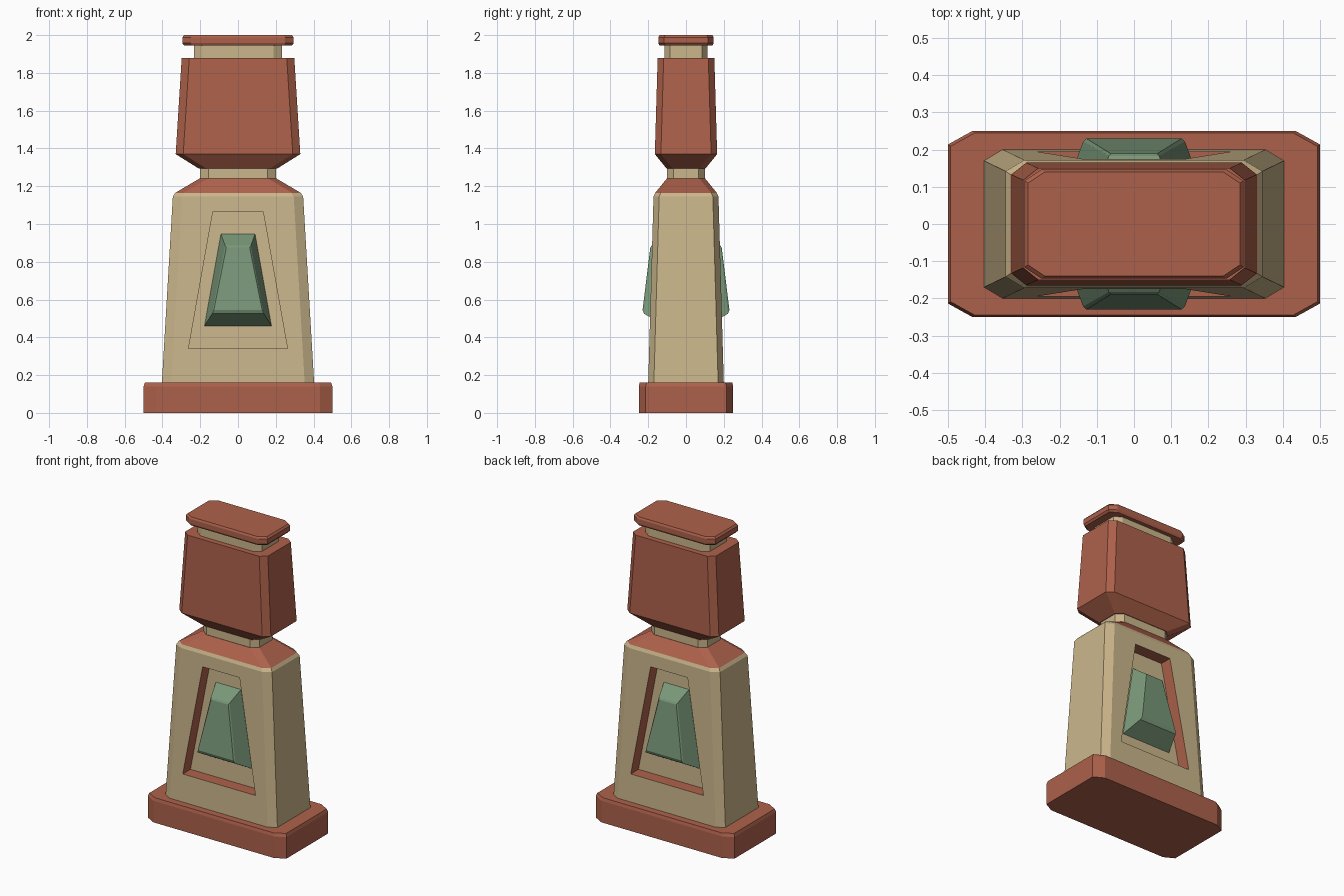
import bpy, bmesh
from math import pi
from mathutils import Matrix

if "Cube" in bpy.data.objects:
    bpy.data.objects.remove(bpy.data.objects["Cube"])


def material(name, rgb):
    m = bpy.data.materials.new(name)
    m.diffuse_color = (*rgb, 1)
    m.use_nodes = True
    m.node_tree.nodes["Principled BSDF"].inputs["Base Color"].default_value = m.diffuse_color
    return m


RED = material("terracotta", (0.42, 0.12, 0.07))
TAN = material("sandstone", (0.60, 0.47, 0.26))
GREEN = material("jade", (0.19, 0.31, 0.19))


def loft(name, rings, mats):
    """Closed solid through rings of points with equal counts."""
    bm = bmesh.new()
    loops = [[bm.verts.new(p) for p in ring] for ring in rings]
    n = len(loops[0])
    for a, b in zip(loops, loops[1:]):
        for i in range(n):
            j = (i + 1) % n
            bm.faces.new((a[i], a[j], b[j], b[i]))
    bm.faces.new(loops[0][::-1])
    bm.faces.new(loops[-1])
    bmesh.ops.recalc_face_normals(bm, faces=bm.faces)
    me = bpy.data.meshes.new(name)
    bm.to_mesh(me)
    bm.free()
    for m in mats:
        me.materials.append(m)
    ob = bpy.data.objects.new(name, me)
    bpy.context.collection.objects.link(ob)
    return ob


def octagon(z, x, y, cx, cy):
    """Rectangle with cut corners at height z."""
    return [(x - cx, -y, z), (x, cy - y, z), (x, y - cy, z), (x - cx, y, z),
            (cx - x, y, z), (-x, y - cy, z), (-x, cy - y, z), (cx - x, -y, z)]


def tier(name, profile, cx, cy, *mats):
    return loft(name, [octagon(z, x, y, cx, cy) for z, x, y in profile], mats)


def trapezoid(z0, w0, y0, z1, w1, y1):
    return [(-w0, y0, z0), (w0, y0, z0), (w1, y1, z1), (-w1, y1, z1)]


# Stacked tiers, bottom to top
tier("base", [(0, .5, .25), (.14, .5, .25), (.16, .493, .245)], .065, .036, RED)
body = tier("body", [(.16, .403, .2), (1.145, .345, .172), (1.165, .332, .163)],
            .05, .03, TAN, RED)
tier("shoulder", [(1.165, .332, .163), (1.24, .205, .102)], .045, .03, RED)
tier("neck", [(1.24, .202, .1), (1.295, .202, .1)], .045, .034, TAN)
tier("head", [(1.295, .21, .104), (1.37, .33, .165), (1.88, .298, .15)],
     .04, .032, RED)
tier("upper_neck", [(1.88, .232, .115), (1.945, .232, .115)], .045, .03, TAN)
tier("cap", [(1.945, .285, .14), (1.957, .295, .146), (1.988, .295, .146),
             (2, .285, .14)], .045, .03, RED)

# Recessed panel and faceted gem on front and back
for side, angle in (("front", 0), ("back", pi)):
    turn = Matrix.Rotation(angle, 4, 'Z')
    cutter = loft(side + "_panel_cutter",
                  [trapezoid(.34, .262, -.4, 1.065, .133, -.4),
                   trapezoid(.34, .262, -.115, 1.065, .133, -.095)], (TAN, RED))
    for f in cutter.data.polygons:
        f.material_index = 0 if abs(f.normal.y) > .9 else 1
    cutter.data.transform(turn)
    cutter.hide_render = True
    mod = body.modifiers.new(side + "_panel", 'BOOLEAN')
    mod.operation, mod.solver, mod.object = 'DIFFERENCE', 'EXACT', cutter
    bpy.context.view_layer.objects.active = body
    bpy.ops.object.modifier_apply(modifier=mod.name)
    bpy.data.objects.remove(cutter)

    gem = loft(side + "_gem",
               [trapezoid(.46, .178, -.11, .95, .091, -.095),
                trapezoid(.525, .137, -.222, .885, .068, -.183),
                trapezoid(.545, .128, -.23, .875, .062, -.189)], (GREEN,))
    gem.data.transform(turn)
